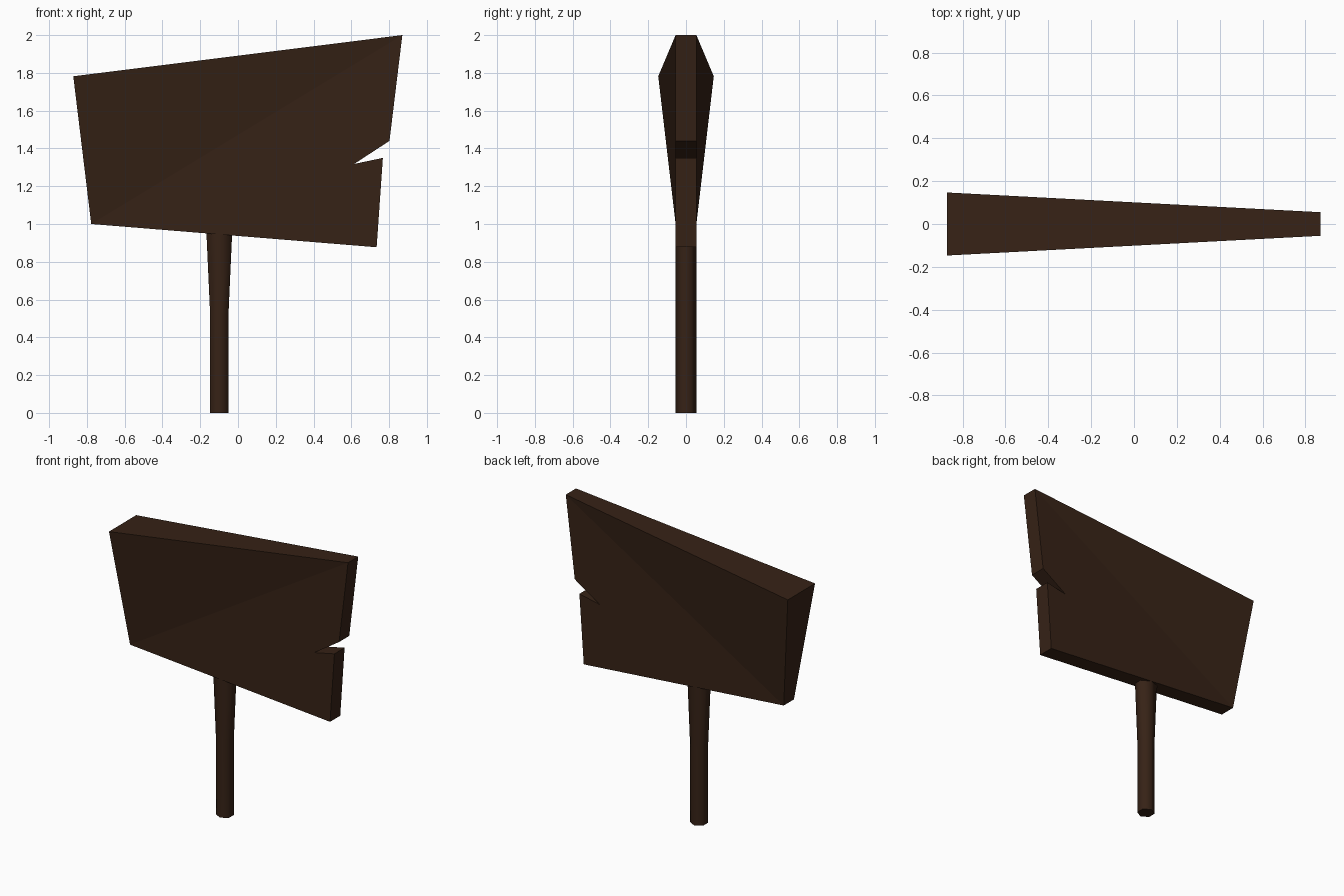
import bpy, bmesh
from math import sin, cos, pi

if "Cube" in bpy.data.objects:
    bpy.data.objects.remove(bpy.data.objects["Cube"])

wood = bpy.data.materials.new("dark_wood")
wood.diffuse_color = (0.037, 0.016, 0.008, 1)
wood.use_nodes = True
wood.node_tree.nodes["Principled BSDF"].inputs["Base Color"].default_value = wood.diffuse_color


def finish(name, bm):
    bmesh.ops.recalc_face_normals(bm, faces=bm.faces[:])
    me = bpy.data.meshes.new(name)
    bm.to_mesh(me)
    bm.free()
    me.materials.append(wood)
    ob = bpy.data.objects.new(name, me)
    bpy.context.collection.objects.link(ob)
    return ob


# Sign board: crooked outline with a split on the right, thicker at top left
T = 0.055
outline = [(-0.872, 1.782, 0.147), (0.87, 2.0, T), (0.802, 1.44, T),
           (0.615, 1.318, T), (0.767, 1.35, T), (0.734, 0.877, T), (-0.777, 1.0, T)]
bm = bmesh.new()
front = [bm.verts.new((x, -h, z)) for x, z, h in outline]
back = [bm.verts.new((x, h, z)) for x, z, h in outline]
for side in (front, back):
    bm.faces.new([side[0], side[1], side[6]])   # sloping corner
    bm.faces.new(side[1:])                      # flat remainder
n = len(outline)
for i in range(n):
    j = (i + 1) % n
    bm.faces.new([front[i], front[j], back[j], back[i]])
finish("sign_board", bm)

# Post: six-sided, flaring sideways where it meets the board
bm = bmesh.new()
rings = []
for z, sx in ((0, 0.056), (0.52, 0.056), (0.96, 0.079)):
    rings.append([bm.verts.new((-0.099 + sx * cos(pi / 2 + k * pi / 3),
                                0.055 * sin(pi / 2 + k * pi / 3), z)) for k in range(6)])
for a, b in zip(rings, rings[1:]):
    for k in range(6):
        m = (k + 1) % 6
        bm.faces.new([a[k], a[m], b[m], b[k]])
bm.faces.new(rings[0])
bm.faces.new(rings[-1])
post = finish("post", bm)
for p in post.data.polygons:
    p.use_smooth = len(p.vertices) == 4
